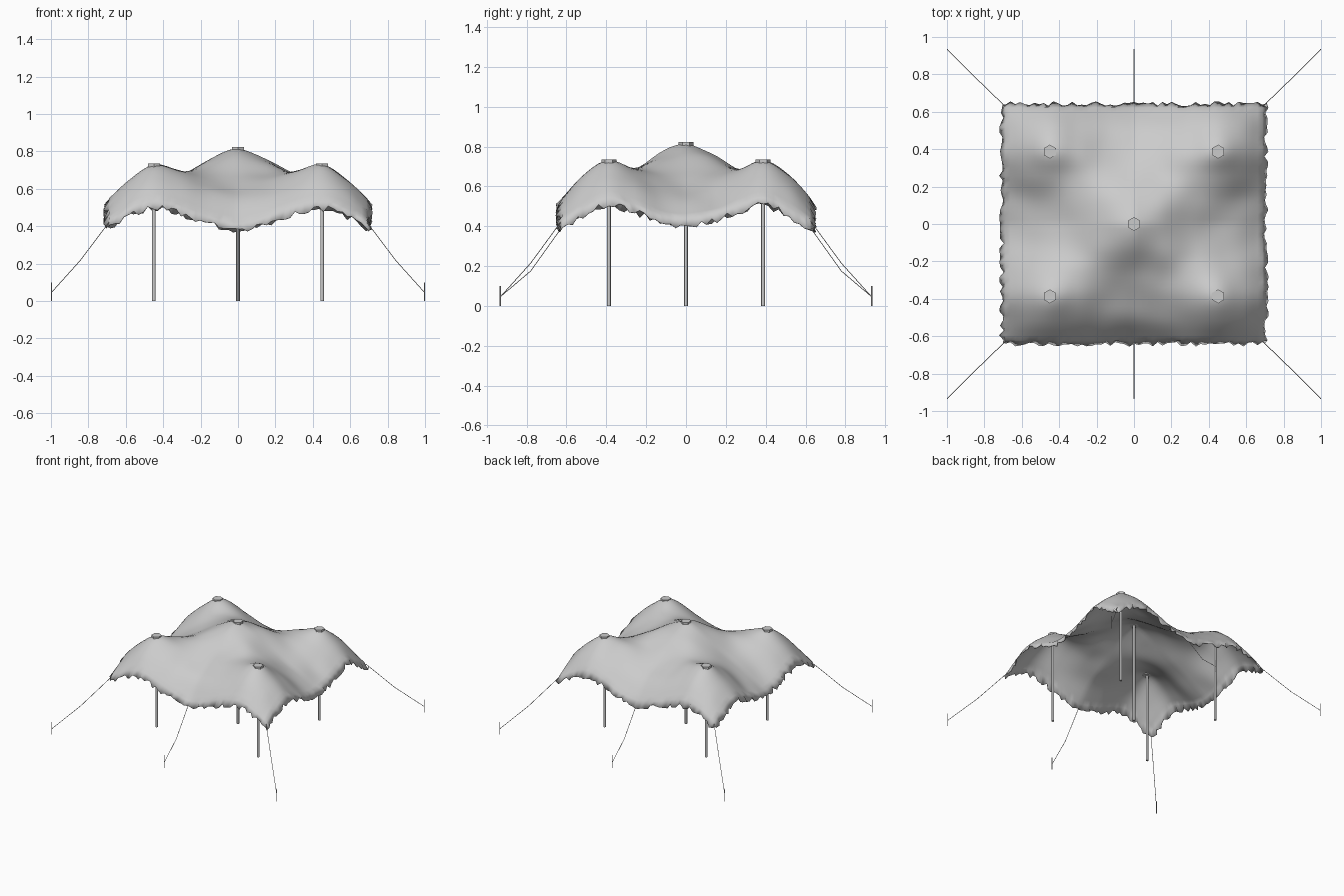
import bpy, bmesh, math, random
from mathutils import Vector, noise

if "Cube" in bpy.data.objects:
    bpy.data.objects.remove(bpy.data.objects["Cube"])

random.seed(4)
mat = bpy.data.materials.new("plain grey")
mat.diffuse_color = (0.6, 0.6, 0.6, 1)
mat.use_nodes = True
mat.node_tree.nodes["Principled BSDF"].inputs["Base Color"].default_value = mat.diffuse_color


def make(name, bm, smooth=None):
    me = bpy.data.meshes.new(name)
    bm.to_mesh(me)
    bm.free()
    me.materials.append(mat)
    ob = bpy.data.objects.new(name, me)
    bpy.context.collection.objects.link(ob)
    if smooth:
        bpy.ops.object.select_all(action='DESELECT')
        ob.select_set(True)
        bpy.context.view_layer.objects.active = ob
        bpy.ops.object.shade_smooth_by_angle(angle=math.radians(smooth))
    return ob


def rod(bm, a, b, r, sides):
    """Straight prism from a to b."""
    a, b = Vector(a), Vector(b)
    d = b - a
    m = d.to_track_quat('Z', 'Y').to_matrix().to_4x4()
    m.translation = (a + b) / 2
    bmesh.ops.create_cone(bm, cap_ends=True, segments=sides, radius1=r,
                          radius2=r, depth=d.length, matrix=m)


# Canopy heights over one quarter (rows go outward in y, columns in x)
US = [0, .15, .30, .45, .58, .70]
VS = [0, .13, .26, .39, .52, .63]
H = [[.815, .755, .665, .585, .515, .435],
     [.765, .74, .675, .61, .535, .455],
     [.675, .68, .685, .67, .605, .50],
     [.605, .63, .685, .725, .645, .535],
     [.53, .555, .61, .65, .59, .48],
     [.41, .44, .50, .53, .485, .42]]


def spline(xs, ys, x):
    """Cubic interpolation, flat across the centre line."""
    i = 0
    while i < len(xs) - 2 and x > xs[i + 1]:
        i += 1

    def slope(k):
        if k == 0:
            return (ys[1] - ys[0]) / (xs[1] - xs[0]) * .5
        if k == len(xs) - 1:
            return (ys[k] - ys[k - 1]) / (xs[k] - xs[k - 1])
        return (ys[k + 1] - ys[k - 1]) / (xs[k + 1] - xs[k - 1])
    h = xs[i + 1] - xs[i]
    t = (x - xs[i]) / h
    return ((2*t**3 - 3*t*t + 1) * ys[i] + (t**3 - 2*t*t + t) * h * slope(i)
            + (3*t*t - 2*t**3) * ys[i + 1] + (t**3 - t*t) * h * slope(i + 1))


def height(x, y):
    return spline(VS, [spline(US, row, abs(x)) for row in H], abs(y))


# Cloth canopy with a ragged hanging rim
NX, NY = 56, 50
bm = bmesh.new()
grid = []
for j in range(NY + 1):
    row = []
    for i in range(NX + 1):
        # the outermost ring is the rim, the rest spans the roof
        a = max(-1, min(1, (i - NX / 2) / (NX / 2 - 1)))
        b = max(-1, min(1, (j - NY / 2) / (NY / 2 - 1)))
        x, y = a * .685, b * .62
        z = height(x, y) + .010 * noise.noise(Vector((x * 6, y * 6, 2)))
        if i in (0, NX) or j in (0, NY):
            out = random.uniform(.008, .034)
            x += out * ((i == NX) - (i == 0))
            y += out * ((j == NY) - (j == 0))
            z -= random.uniform(.025, .062)
        row.append(bm.verts.new((x, y, z)))
    grid.append(row)
for j in range(NY):
    for i in range(NX):
        bm.faces.new((grid[j][i], grid[j][i + 1],
                      grid[j + 1][i + 1], grid[j + 1][i]))
canopy = make("cloth_canopy", bm, 60)
sol = canopy.modifiers.new("cloth thickness", 'SOLIDIFY')
sol.thickness = .005
sol.offset = 0

# Poles with flat caps poking through the cloth
tops = [("centre", 0, 0, .822)]
for sx in (-1, 1):
    for sy in (-1, 1):
        side = ("front" if sy < 0 else "back") + ("_left" if sx < 0 else "_right")
        tops.append((side, sx * .45, sy * .387, .735))
for name, x, y, z in tops:
    bm = bmesh.new()
    rod(bm, (x, y, 0), (x, y, z - .01), .0095, 8)
    make(name + "_pole", bm, 50)
    bm = bmesh.new()
    rod(bm, (x, y, z - .02), (x, y, z), .037, 6)
    make(name + "_pole_cap", bm)

# Sagging guy ropes and their stakes
for sy in (-1, 1):
    for sx in (-1, 0, 1):
        path = [(sx * .69, sy * .63, .42 if sx else .385),
                (sx * .845, sy * .78, .215 if sx else .175),
                (sx * .998, sy * .933, .045)]
        end = ("front" if sy < 0 else "back") + ("_left", "_middle", "_right")[sx + 1]
        bm = bmesh.new()
        for p, q in zip(path, path[1:]):
            rod(bm, p, q, .002, 5)
        make(end + "_guy_rope", bm)
        bm = bmesh.new()
        rod(bm, (sx * .997, sy * .933, 0), (sx * .997, sy * .933, .10), .003, 6)
        make(end + "_stake", bm)
